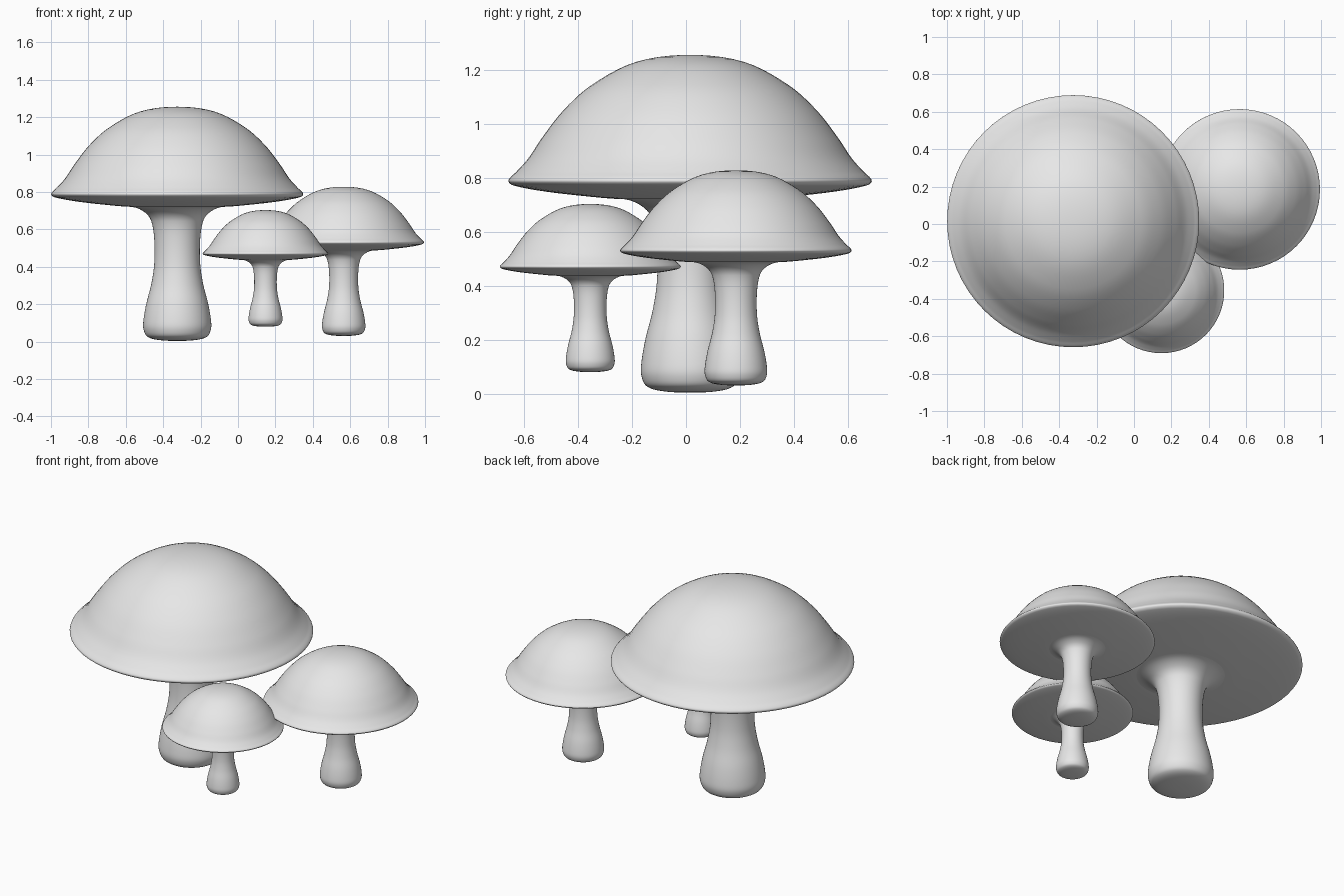
import bpy, bmesh, math
from mathutils import Vector

cube = bpy.data.objects.get("Cube")
if cube:
    bpy.data.objects.remove(cube, do_unlink=True)

grey = bpy.data.materials.new("plain grey")
grey.use_nodes = True
grey.diffuse_color = (0.8, 0.8, 0.8, 1)
grey.node_tree.nodes["Principled BSDF"].inputs["Base Color"].default_value = (0.8, 0.8, 0.8, 1)

# Half profiles (radius, height) of the full-size mushroom
CAP = [(0, 1.256), (.20, 1.23), (.364, 1.145), (.47, 1.05), (.55, .947),
       (.60, .872), (.645, .822), (.67, .798), (.673, .785), (.655, .772),
       (.555, .752), (.407, .734), (.25, .721), (0, .72)]
STEM = [(.32, .7265), (.225, .717), (.168, .687), (.139, .645), (.123, .55),
        (.123, .414), (.139, .307), (.166, .2), (.181, .11), (.18, .065),
        (.16, .027), (.10, .009), (0, .004)]


def smooth_curve(points, steps=5):
    """Hermite curve through the points, flat where it meets the axis."""
    pts = [Vector((r, 0, z)) for r, z in points]
    tangents = []
    for i, p in enumerate(pts):
        t = pts[min(i + 1, len(pts) - 1)] - pts[max(i - 1, 0)]
        if p.x == 0:
            t.z = 0
        tangents.append(t.normalized())
    curve = []
    for i in range(len(pts) - 1):
        a, b = pts[i], pts[i + 1]
        length = (b - a).length
        for k in range(steps):
            t = k / steps
            curve.append(a * (2*t**3 - 3*t*t + 1) + b * (3*t*t - 2*t**3)
                         + tangents[i] * length * (t**3 - 2*t*t + t)
                         + tangents[i + 1] * length * (t**3 - t*t))
    return curve + [pts[-1]]


def lathe(name, points, location, scale):
    bm = bmesh.new()
    verts = [bm.verts.new(co) for co in smooth_curve(points)]
    edges = [bm.edges.new(pair) for pair in zip(verts, verts[1:])]
    bmesh.ops.spin(bm, geom=verts + edges, cent=(0, 0, 0), axis=(0, 0, 1),
                   angle=math.tau, steps=64, use_merge=True)
    bmesh.ops.remove_doubles(bm, verts=bm.verts, dist=1e-5)
    bmesh.ops.recalc_face_normals(bm, faces=bm.faces)
    # Profiles run downward, so the widest face must point outward
    widest = max(bm.faces, key=lambda f: f.calc_center_median().xy.length)
    if widest.normal.xy.dot(widest.calc_center_median().xy) < 0:
        bmesh.ops.reverse_faces(bm, faces=bm.faces)
    for face in bm.faces:
        face.smooth = True
    mesh = bpy.data.meshes.new(name)
    bm.to_mesh(mesh)
    bm.free()
    mesh.materials.append(grey)
    obj = bpy.data.objects.new(name, mesh)
    obj.location = location
    obj.scale = (scale,) * 3
    bpy.context.collection.objects.link(obj)


# Three mushrooms of one shape in different sizes
for size, location, scale in [
        ("large", (-.325, .015, 0), 1),
        ("medium", (.565, .185, .028), .637),
        ("small", (.147, -.355, .078), .498)]:
    lathe(size + "_cap", CAP, location, scale)
    lathe(size + "_stem", STEM, location, scale)
